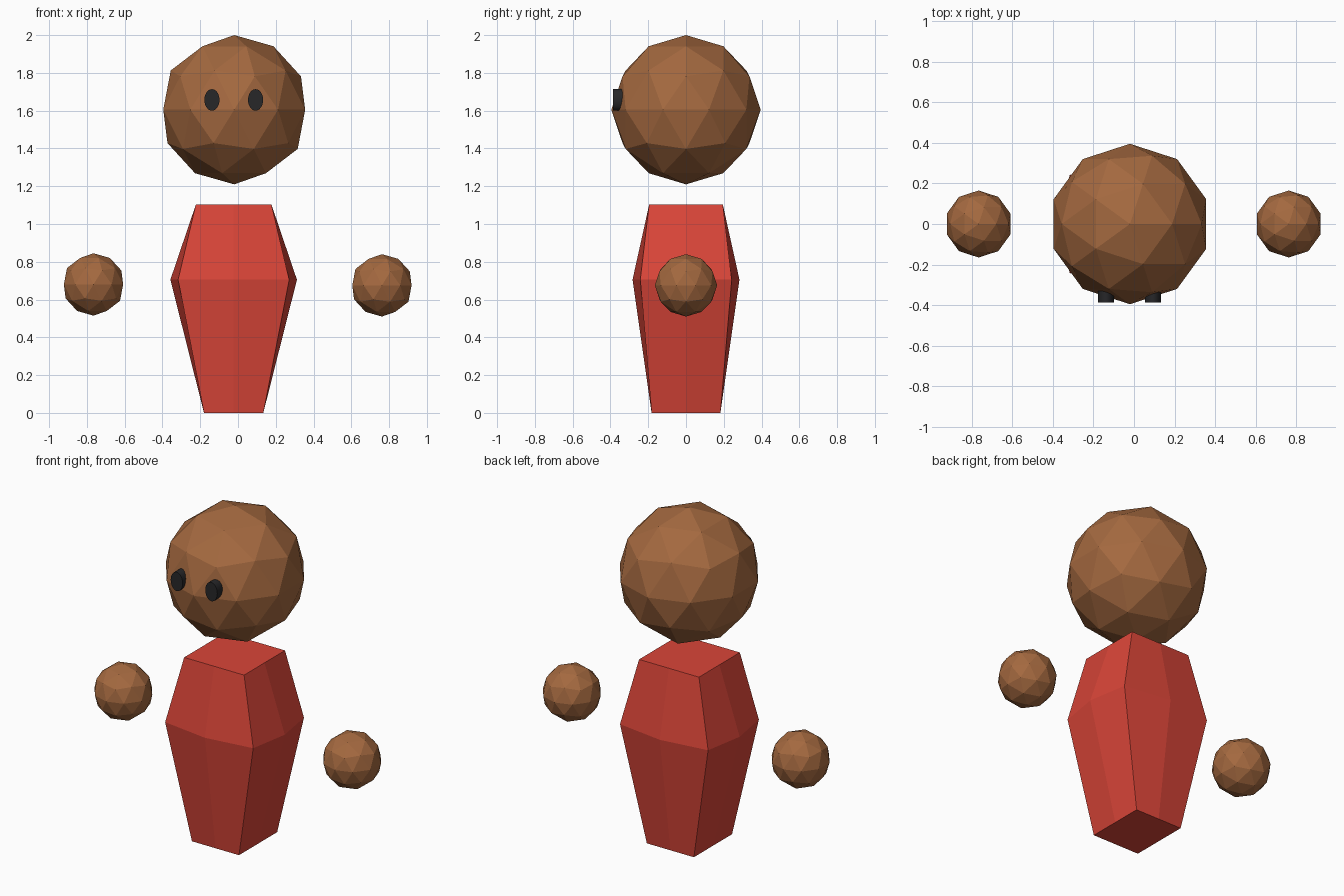
import bpy
import bmesh
import math

cube = bpy.data.objects.get("Cube")
if cube:
    bpy.data.objects.remove(cube, do_unlink=True)


def material(name, color):
    mat = bpy.data.materials.new(name)
    mat.use_nodes = True
    mat.diffuse_color = (*color, 1)
    mat.node_tree.nodes["Principled BSDF"].inputs["Base Color"].default_value = (*color, 1)
    return mat


brown = material("warm brown", (0.37, 0.14, 0.05))
red = material("red", (0.70, 0.06, 0.04))
black = material("soft black", (0.02, 0.02, 0.022))


def ball(name, radius, location):
    bpy.ops.mesh.primitive_ico_sphere_add(subdivisions=2, radius=radius, location=location)
    obj = bpy.context.object
    obj.name = name
    obj.data.materials.append(brown)
    return obj


# Head and floating hands
ball("head", 0.395, (-0.02, 0, 1.605))
ball("left_hand", 0.165, (0.762, 0, 0.675))
ball("right_hand", 0.165, (-0.765, 0, 0.68))

# Oval eyes, half sunk in the head
for side, x in (("left", 0.093), ("right", -0.138)):
    bpy.ops.mesh.primitive_cylinder_add(vertices=24, radius=1, depth=1, location=(x, -0.35, 1.657),
                                        rotation=(math.pi / 2, 0, 0))
    eye = bpy.context.object
    eye.name = side + "_eye"
    eye.scale = (0.04, 0.057, 0.075)
    eye.data.materials.append(black)
    bpy.ops.object.shade_smooth_by_angle()


# Body: square-cornered rings whose side midpoints bulge out at the waist
def ring(bm, z, half_x, half_y, bulge):
    corners = [(-1, -1), (0, -1), (1, -1), (1, 0), (1, 1), (0, 1), (-1, 1), (-1, 0)]
    return [bm.verts.new((sx * (half_x + (bulge if sy == 0 else 0)),
                          sy * (half_y + (bulge if sx == 0 else 0)), z))
            for sx, sy in corners]


bm = bmesh.new()
rings = [ring(bm, 0, 0.157, 0.182, 0),
         ring(bm, 0.705, 0.294, 0.242, 0.041),
         ring(bm, 1.103, 0.2, 0.195, 0)]
for low, high in zip(rings, rings[1:]):
    for i in range(8):
        j = (i + 1) % 8
        bm.faces.new((low[i], low[j], high[j], high[i]))
bm.faces.new(rings[0][::-1])
bm.faces.new(rings[-1])
mesh = bpy.data.meshes.new("body")
bm.to_mesh(mesh)
bm.free()
mesh.materials.append(red)
body = bpy.data.objects.new("body", mesh)
body.location.x = -0.023
bpy.context.collection.objects.link(body)
